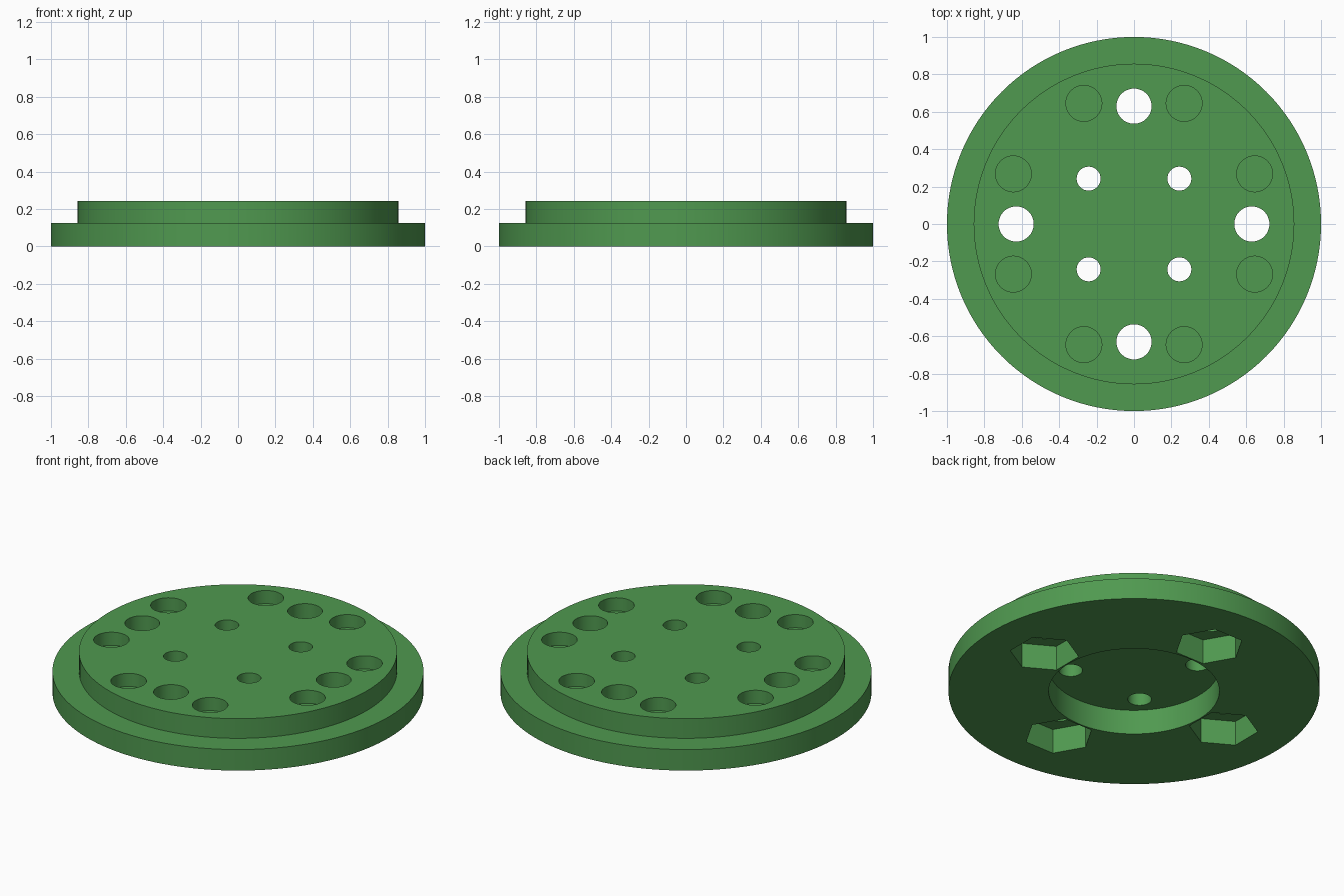
import bpy, bmesh, math

if "Cube" in bpy.data.objects:
    bpy.data.objects.remove(bpy.data.objects["Cube"])

FLANGE_TOP, TOP = 0.125, 0.242
POCKET = 0.147               # height of the underside recess and pocket floors
BLIND_FLOOR = TOP - 0.078    # floor of the blind holes in the top

green = bpy.data.materials.new("green")
green.diffuse_color = (0.08, 0.32, 0.08, 1)
green.use_nodes = True
green.node_tree.nodes["Principled BSDF"].inputs["Base Color"].default_value = green.diffuse_color

bm = bmesh.new()


def loop(x, y, r, z, sides=48, turn=0.0):
    """Closed ring of vertices and edges."""
    vs = []
    for i in range(sides):
        t = turn + 2 * math.pi * i / sides
        vs.append(bm.verts.new((x + r * math.cos(t), y + r * math.sin(t), z)))
    for i in range(sides):
        bm.edges.new((vs[i - 1], vs[i]))
    return vs


def wall(a, b):
    """Side faces between two matching rings."""
    for i in range(len(a)):
        bm.faces.new((a[i - 1], a[i], b[i], b[i - 1]))


def tube(x, y, r, z0, z1, sides=48, turn=0.0):
    """Wall of a hole or rim; returns its lower and upper rings."""
    low = loop(x, y, r, z0, sides, turn)
    high = loop(x, y, r, z1, sides, turn)
    wall(low, high)
    return low, high


def plate(outer, inner):
    """Flat face bounded by an outer ring and pierced by inner rings."""
    edges = []
    for ring in [outer] + inner:
        edges += [bm.edges.get((ring[i - 1], ring[i])) for i in range(len(ring))]
    bmesh.ops.triangle_fill(bm, use_beauty=True, use_dissolve=False,
                            edges=edges, normal=(0, 0, 1))


# Stepped rim: wide flange and narrower raised plate
flange_low, flange_high = tube(0, 0, 1.0, 0, FLANGE_TOP, 128)
raised_low, raised_high = tube(0, 0, 0.857, FLANGE_TOP, TOP, 128)
wall(flange_high, raised_low)

# Round recess in the underside
recess_low, recess_high = tube(0, 0, 0.46, 0, POCKET, 96)

bottom_openings, top_openings, recess_openings = [recess_low], [], []
for k in range(4):
    a = k * math.pi / 2
    c, s = math.cos(a), math.sin(a)
    # Hexagonal pocket with a through hole in its floor
    hex_low, hex_high = tube(0.63 * c, 0.63 * s, 0.187, 0, POCKET, 6, a + math.pi / 6)
    hole_low, hole_high = tube(0.63 * c, 0.63 * s, 0.094, POCKET, TOP)
    plate(hex_high, [hole_low])
    bottom_openings.append(hex_low)
    top_openings.append(hole_high)
    # Small through hole into the round recess
    d = a + math.pi / 4
    small_low, small_high = tube(0.343 * math.cos(d), 0.343 * math.sin(d), 0.064,
                                 POCKET, TOP)
    recess_openings.append(small_low)
    top_openings.append(small_high)
    # Pair of blind holes beside the through hole
    for side in (-0.268, 0.268):
        blind_low, blind_high = tube(0.645 * c - side * s, 0.645 * s + side * c,
                                     0.096, BLIND_FLOOR, TOP)
        bm.faces.new(blind_low)
        top_openings.append(blind_high)

# Flat faces pierced by the openings
plate(flange_low, bottom_openings)
plate(recess_high, recess_openings)
plate(raised_high, top_openings)

bmesh.ops.recalc_face_normals(bm, faces=bm.faces[:])
mesh = bpy.data.meshes.new("stepped_disc")
bm.to_mesh(mesh)
bm.free()
mesh.materials.append(green)
disc = bpy.data.objects.new("stepped_disc", mesh)
bpy.context.scene.collection.objects.link(disc)

# Smooth round walls, sharp rims
bpy.context.view_layer.objects.active = disc
disc.select_set(True)
bpy.ops.object.shade_smooth_by_angle(angle=math.radians(30))
